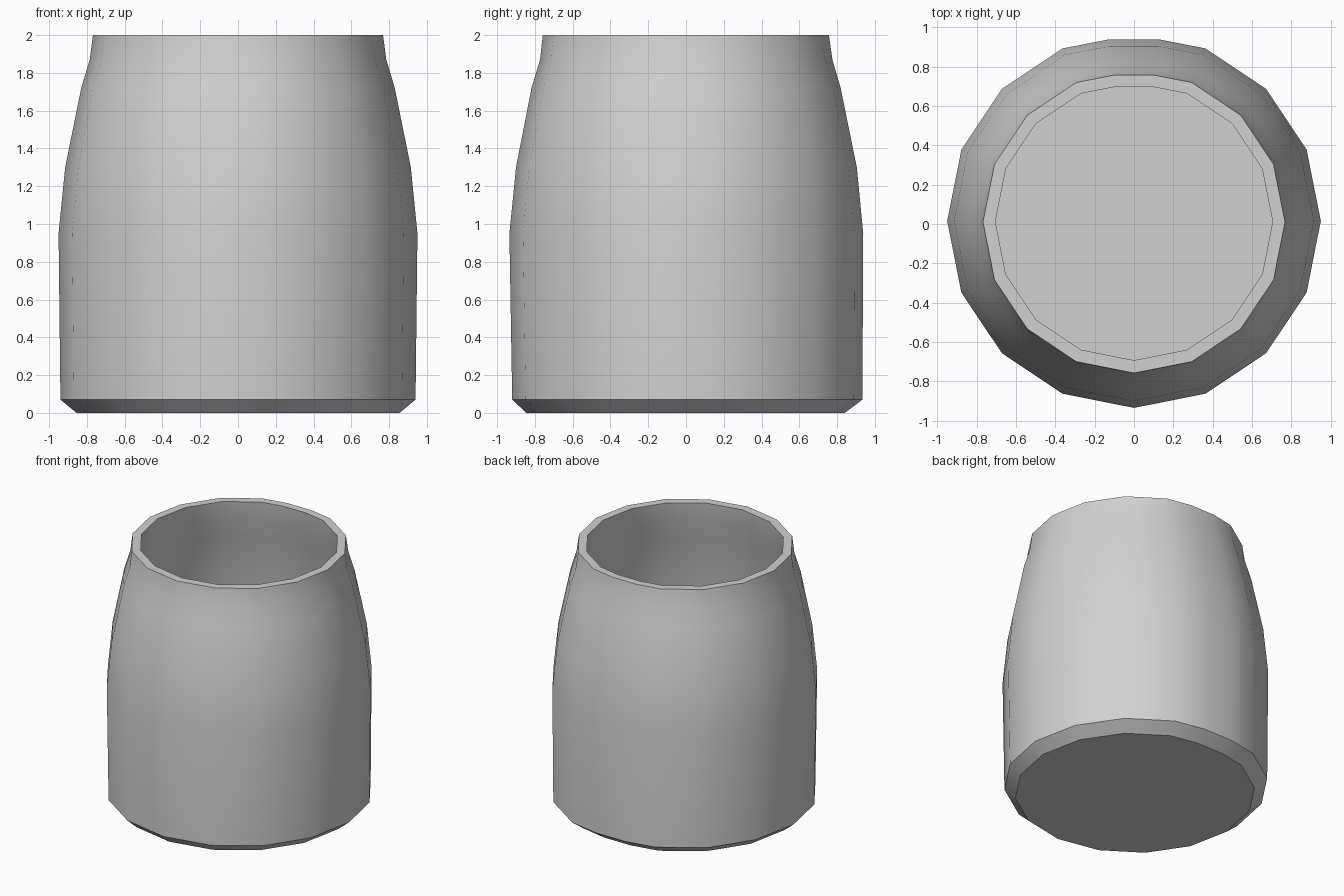
import bpy
import bmesh
from math import sin, cos, radians

cube = bpy.data.objects.get("Cube")
if cube:
    bpy.data.objects.remove(cube, do_unlink=True)

# Plain grey material
grey = bpy.data.materials.new("plain_grey")
grey.use_nodes = True
grey.diffuse_color = (0.64, 0.64, 0.64, 1)
grey.node_tree.nodes["Principled BSDF"].inputs["Base Color"].default_value = grey.diffuse_color

# Sixteen-sided section, with the rear corner cut into two
section = [(cos(radians(-90 + 22.5 * i)), sin(radians(-90 + 22.5 * i))) for i in range(16)]
section[8:9] = [(0.135, 0.972), (-0.135, 0.972)]

# Radius, height and y offset: outer wall upwards, then inner wall downwards
profile = [
    (0.855, 0.0, 0.01), (0.94, 0.07, 0.02), (0.95, 0.95, 0.015),
    (0.915, 1.3, 0.015), (0.83, 1.72, 0.012), (0.785, 1.87, 0.012), (0.768, 2.0, 0.01),
    (0.705, 2.0, 0.012), (0.722, 1.86, 0.012), (0.768, 1.7, 0.012),
    (0.853, 1.28, 0.015), (0.887, 0.95, 0.015), (0.877, 0.1, 0.015), (0.835, 0.065, 0.01),
]

# Hollow cup body with base and inner floor
bm = bmesh.new()
rings = [[bm.verts.new((r * x, r * y + dy, z)) for x, y in section] for r, z, dy in profile]
count = len(section)
for low, high in zip(rings, rings[1:]):
    for i in range(count):
        j = (i + 1) % count
        bm.faces.new((low[i], low[j], high[j], high[i]))
bm.faces.new(rings[0][::-1])
bm.faces.new(rings[-1])
bmesh.ops.recalc_face_normals(bm, faces=bm.faces)

mesh = bpy.data.meshes.new("cup_body")
bm.to_mesh(mesh)
bm.free()
mesh.materials.append(grey)
cup = bpy.data.objects.new("cup_body", mesh)
bpy.context.collection.objects.link(cup)

# Smooth walls with crisp rim and base bevel
bpy.ops.object.select_all(action="DESELECT")
cup.select_set(True)
bpy.context.view_layer.objects.active = cup
bpy.ops.object.shade_smooth_by_angle(angle=radians(32))
